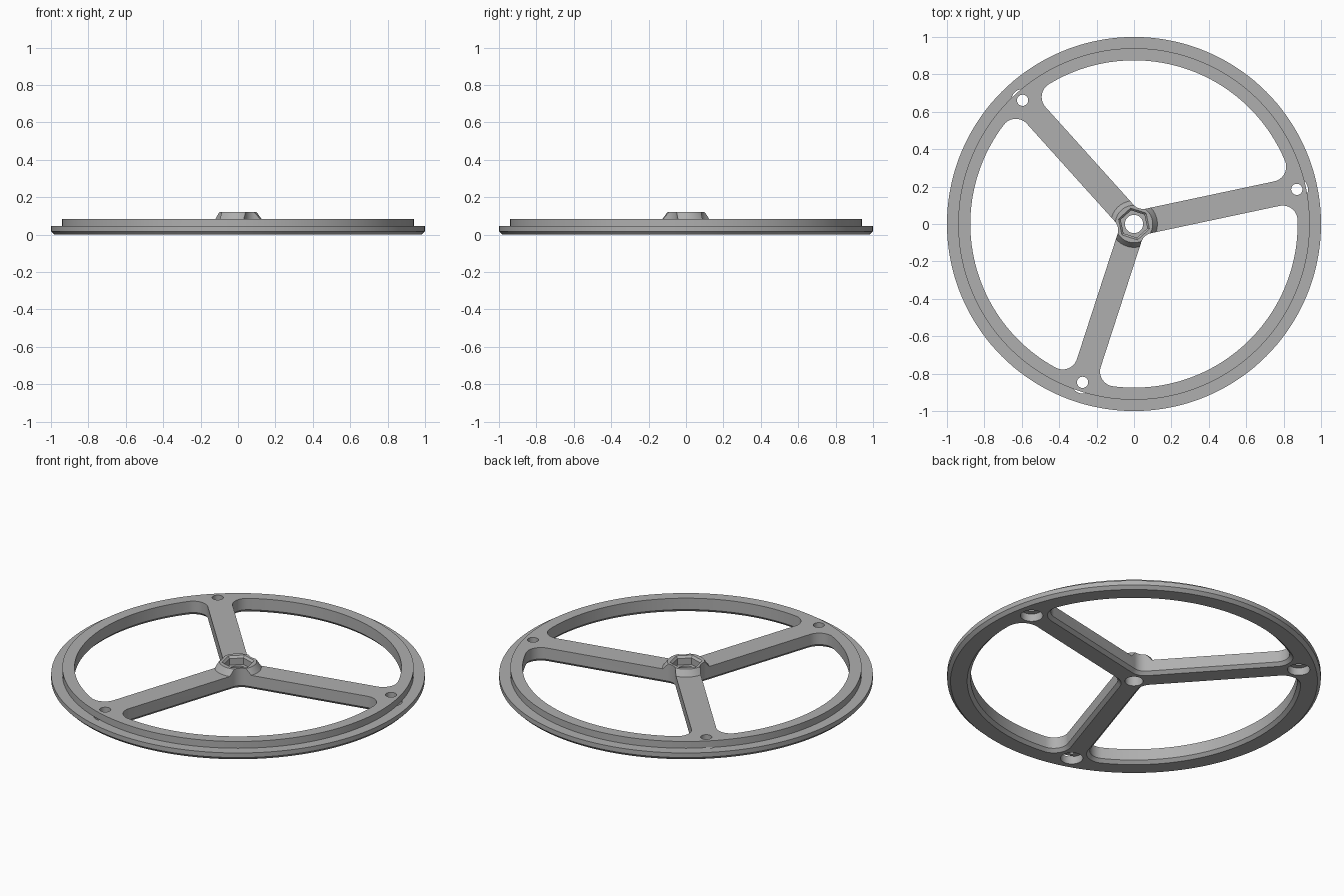
import bpy, bmesh, math
from mathutils import Vector

if "Cube" in bpy.data.objects:
    bpy.data.objects.remove(bpy.data.objects["Cube"])

SPOKES = [math.radians(12 + 120 * k) for k in range(3)]

grey = bpy.data.materials.new("grey metal")
grey.diffuse_color = (0.43, 0.43, 0.43, 1)
grey.use_nodes = True
grey.node_tree.nodes["Principled BSDF"].inputs["Base Color"].default_value = grey.diffuse_color


def loft(name, rings):
    """Closed solid through rings of equal point count, with flat end caps."""
    bm = bmesh.new()
    loops = [[bm.verts.new(p) for p in ring] for ring in rings]
    n = len(loops[0])
    for a, b in zip(loops, loops[1:]):
        for i in range(n):
            j = (i + 1) % n
            bm.faces.new((a[i], a[j], b[j], b[i]))
    bm.faces.new(loops[0][::-1])
    bm.faces.new(loops[-1])
    bmesh.ops.recalc_face_normals(bm, faces=bm.faces)
    me = bpy.data.meshes.new(name)
    bm.to_mesh(me)
    bm.free()
    ob = bpy.data.objects.new(name, me)
    bpy.context.collection.objects.link(ob)
    ob.data.materials.append(grey)
    return ob


def turned(name, profile, sides, centre=(0, 0), turn=0.0):
    """Stack of circles or polygons from (radius, height) pairs."""
    angles = [turn + math.tau * i / sides for i in range(sides)]
    return loft(name, [[(centre[0] + r * math.cos(a), centre[1] + r * math.sin(a), z)
                        for a in angles] for r, z in profile])


def arc(centre, r, a0, a1, n):
    return [centre + r * Vector((math.cos(a0 + (a1 - a0) * i / n),
                                 math.sin(a0 + (a1 - a0) * i / n))) for i in range(n + 1)]


def window_outline(grow):
    """Rounded sector between two spokes, symmetric about the x axis."""
    w, rim, corner, inner = 0.067 - grow, 0.875 + grow, 0.08 + grow, 0.07 + grow
    s = math.radians(60)                                # spoke axis direction
    along = math.sqrt((rim - corner) ** 2 - (w + corner) ** 2)
    d, nrm = Vector((math.cos(s), math.sin(s))), Vector((math.sin(s), -math.cos(s)))
    c = d * along + nrm * (w + corner)                  # corner fillet centre
    ca = math.atan2(c.y, c.x)
    hub = Vector(((w + inner) / math.sin(s), 0))        # fillet centre beside the hub
    upper = arc(Vector((0, 0)), rim, 0, ca, 24)[:-1]
    upper += arc(c, corner, ca, s + math.pi / 2, 12)
    upper += arc(hub, inner, s + math.pi / 2, math.pi, 8)
    lower = [Vector((p.x, -p.y)) for p in upper[1:-1]][::-1]
    return upper + lower


def window(angle):
    rings = []
    for z, grow in ((-0.01, 0.028), (0.018, 0), (0.3, 0)):
        ring = []
        for p in window_outline(grow):
            x = p.x * math.cos(angle) - p.y * math.sin(angle)
            y = p.x * math.sin(angle) + p.y * math.cos(angle)
            ring.append((x, y, z))
        rings.append(ring)
    return loft("window_cutter", rings)


# Disc with stepped, chamfered rim and raised hub
wheel = turned("spoked_wheel", [(0.982, 0), (1, 0.018), (1, 0.045), (0.94, 0.045),
                                (0.94, 0.085), (0.125, 0.085), (0.1, 0.12)], 144)

# Windows between spokes, with chamfered lower edges
cutters = [window(a + math.radians(60)) for a in SPOKES]

# Centre bore and hexagonal nut recess with a small lead-in
cutters.append(turned("bore_cutter", [(0.049, -0.1), (0.049, 0.3)], 48))
cutters.append(turned("hex_cutter", [(0.075, 0.07), (0.075, 0.108), (0.095, 0.128)],
                      6, turn=math.radians(42)))

# Screw holes at the spoke ends, counterbored from below
for a in SPOKES:
    spot = (0.89 * math.cos(a), 0.89 * math.sin(a))
    cutters.append(turned("screw_cutter", [(0.06, -0.1), (0.06, 0.045), (0.03, 0.045),
                                           (0.03, 0.3)], 32, spot))

for cut in cutters:
    mod = wheel.modifiers.new(cut.name, "BOOLEAN")
    mod.operation, mod.solver, mod.object = "DIFFERENCE", "EXACT", cut

# Apply the cuts and drop the cutters
bpy.context.view_layer.update()
done = bpy.data.meshes.new_from_object(wheel.evaluated_get(bpy.context.evaluated_depsgraph_get()))
wheel.modifiers.clear()
wheel.data = done
for cut in cutters:
    bpy.data.objects.remove(cut)

bpy.context.view_layer.objects.active = wheel
wheel.select_set(True)
bpy.ops.object.shade_smooth_by_angle(angle=math.radians(25))
